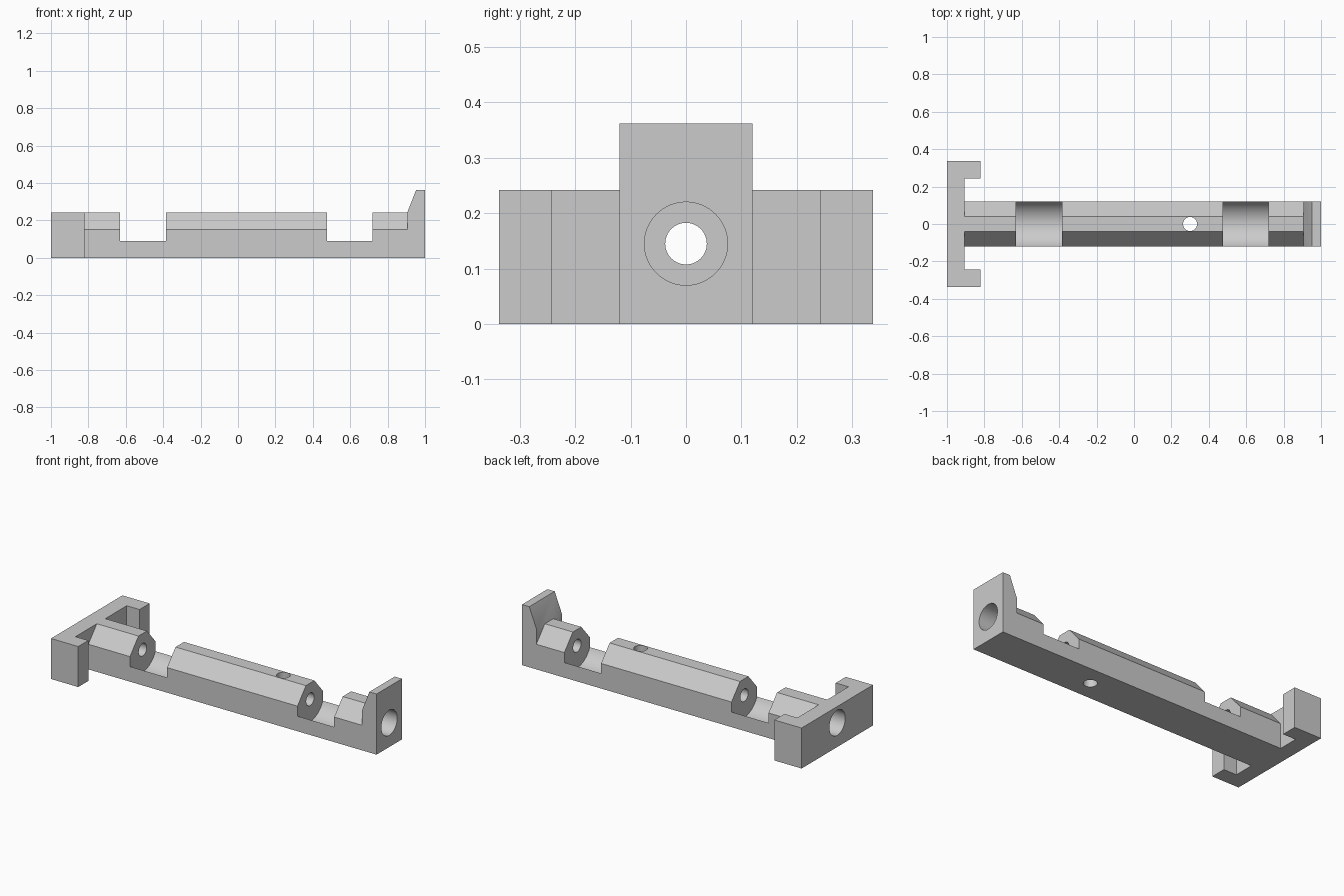
import bpy, bmesh, math
from mathutils import Matrix

cube = bpy.data.objects.get("Cube")
if cube:
    bpy.data.objects.remove(cube, do_unlink=True)

grey = bpy.data.materials.new("plain grey")
grey.use_nodes = True
colour = (0.6, 0.6, 0.6, 1)
grey.diffuse_color = colour
grey.node_tree.nodes["Principled BSDF"].inputs["Base Color"].default_value = colour


def make_object(name, bm):
    bmesh.ops.recalc_face_normals(bm, faces=bm.faces)
    mesh = bpy.data.meshes.new(name)
    bm.to_mesh(mesh)
    bm.free()
    mesh.materials.append(grey)
    obj = bpy.data.objects.new(name, mesh)
    bpy.context.collection.objects.link(obj)
    return obj


def prism(name, outline, place, low, high):
    """Extrude a flat outline; place(a, b, t) maps it into the model."""
    bm = bmesh.new()
    face = bm.faces.new([bm.verts.new(place(a, b, low)) for a, b in outline])
    moved = bmesh.ops.extrude_face_region(bm, geom=[face])["geom"]
    for v in moved:
        if isinstance(v, bmesh.types.BMVert):
            # slide the copied end along the extrusion axis
            v.co += place_vector(place, high - low)
    return make_object(name, bm)


def place_vector(place, length):
    from mathutils import Vector
    return Vector(place(0, 0, length)) - Vector(place(0, 0, 0))


def rod(name, radius, centre, length, axis):
    bm = bmesh.new()
    turn = Matrix.Rotation(math.pi / 2, 4, 'Y') if axis == 'X' else Matrix()
    bmesh.ops.create_cone(bm, cap_ends=True, segments=64, radius1=radius,
                          radius2=radius, depth=length,
                          matrix=Matrix.Translation(centre) @ turn)
    return make_object(name, bm)


def combine(target, tool, operation):
    mod = target.modifiers.new(operation.lower(), 'BOOLEAN')
    mod.operation = operation
    mod.solver = 'EXACT'
    mod.object = tool
    bpy.context.view_layer.objects.active = target
    bpy.ops.object.modifier_apply(modifier=mod.name)
    bpy.data.objects.remove(tool, do_unlink=True)


along_x = lambda a, b, t: (t, a, b)
along_y = lambda a, b, t: (a, t, b)
along_z = lambda a, b, t: (a, b, t)

WIDTH, TOP, AXIS = 0.12, 0.242, 0.145

# Long bar with chamfered top edges
half = [(WIDTH, 0), (WIDTH, 0.15), (0.04, TOP)]
section = half + [(-y, z) for y, z in reversed(half)]
body = prism("slide_body", section, along_x, -0.95, 0.95)

# Hooked cross plate at one end
hook = [(-1, 0.337), (-0.82, 0.337), (-0.82, 0.242), (-0.905, 0.242)]
plate = hook + [(x, -y) for x, y in reversed(hook)]
combine(body, prism("cross_plate", plate, along_z, 0, TOP), 'UNION')

# Tall stop with a sloped inner face at the other end
stop = [(0.905, 0), (1, 0), (1, 0.362), (0.952, 0.362), (0.905, TOP)]
combine(body, prism("end_stop", stop, along_y, -WIDTH, WIDTH), 'UNION')

# Round-bottomed gaps in the bar
for start, end in ((-0.63, -0.385), (0.477, 0.72)):
    centre = ((start + end) / 2, 0, AXIS)
    combine(body, rod("gap_cutter", 0.132, centre, end - start, 'X'), 'DIFFERENCE')

# Long bore, wider end sockets and the cross hole
combine(body, rod("bore_cutter", 0.0375, (0, 0, AXIS), 2.2, 'X'), 'DIFFERENCE')
for side in (-1, 1):
    combine(body, rod("socket_cutter", 0.075, (side, 0, AXIS), 0.28, 'X'), 'DIFFERENCE')
combine(body, rod("pin_cutter", 0.0375, (0.3, 0, 0.12), 0.5, 'Z'), 'DIFFERENCE')

# Smooth bores, crisp edges
bpy.ops.object.select_all(action='DESELECT')
body.select_set(True)
bpy.context.view_layer.objects.active = body
bpy.ops.object.shade_smooth_by_angle(angle=math.radians(25))
